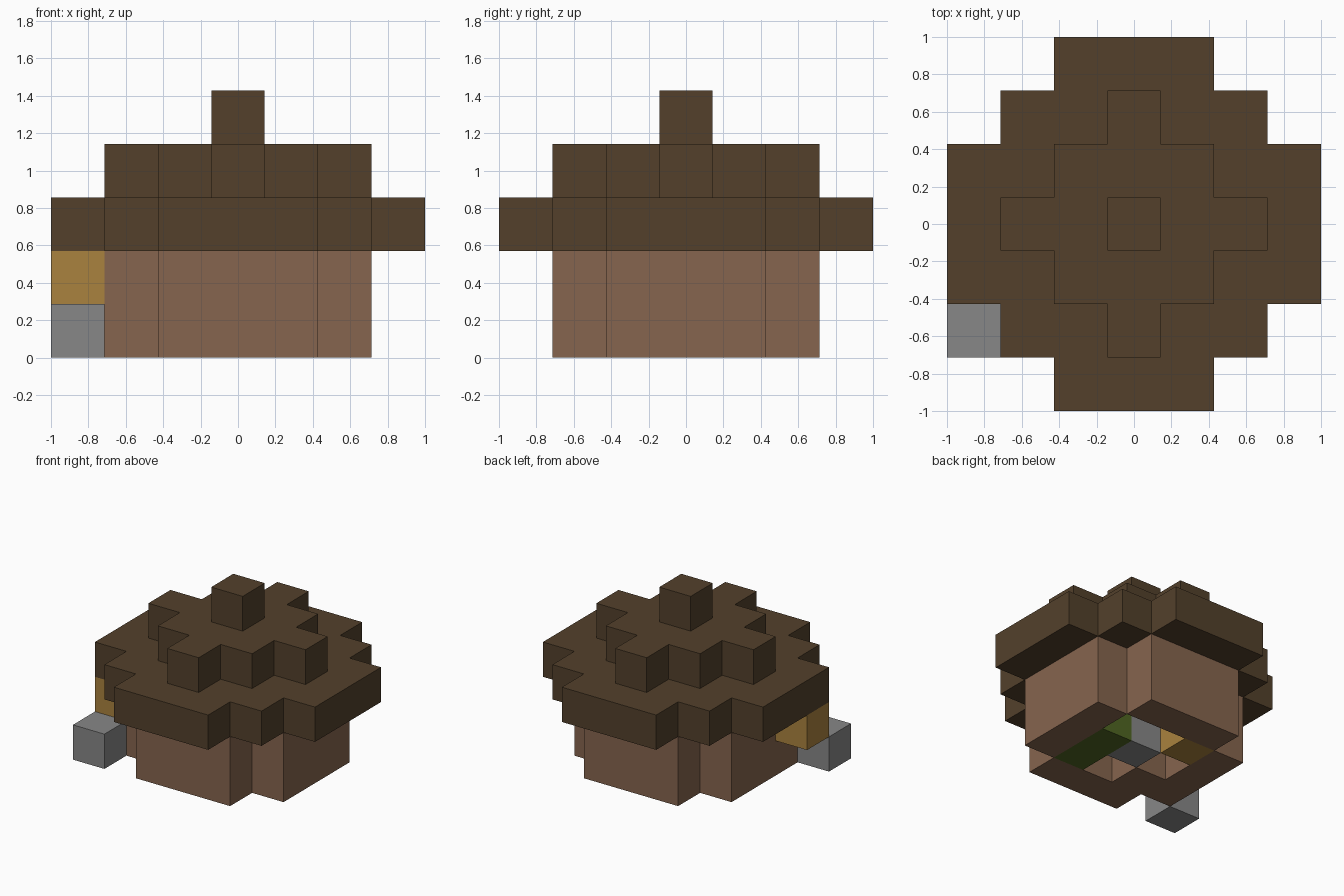
import bpy, bmesh
from mathutils import Vector

cube = bpy.data.objects.get("Cube")
if cube:
    bpy.data.objects.remove(cube, do_unlink=True)

UNIT = 2 / 7  # edge length of one block


def make_material(name, rgb):
    def linear(v):
        v /= 255
        return v / 12.92 if v <= 0.04045 else ((v + 0.055) / 1.055) ** 2.4
    colour = tuple(linear(v) for v in rgb) + (1.0,)
    mat = bpy.data.materials.new(name)
    mat.use_nodes = True
    mat.diffuse_color = colour
    mat.node_tree.nodes["Principled BSDF"].inputs["Base Color"].default_value = colour
    return mat


def block_part(name, cells, mat):
    """Outer skin of a set of unit blocks, given as (column, row, layer)."""
    cells = set(cells)
    bm = bmesh.new()
    for cell in cells:
        centre = Vector((cell[0], cell[1], cell[2] + 0.5))
        for axis in range(3):
            for sign in (-1, 1):
                normal = Vector((0, 0, 0))
                normal[axis] = sign
                if tuple(int(c + n) for c, n in zip(cell, normal)) in cells:
                    continue
                u = Vector((0, 0, 0))
                u[(axis + 1) % 3] = 0.5
                v = normal.cross(u)
                mid = centre + normal * 0.5
                corners = (mid - u - v, mid + u - v, mid + u + v, mid - u + v)
                bm.faces.new([bm.verts.new(p * UNIT) for p in corners])
    bmesh.ops.remove_doubles(bm, verts=bm.verts, dist=0.001)
    mesh = bpy.data.meshes.new(name)
    bm.to_mesh(mesh)
    bm.free()
    mesh.materials.append(mat)
    obj = bpy.data.objects.new(name, mesh)
    bpy.context.collection.objects.link(obj)
    return obj


def disc(radius, limit):
    """Stepped round plan: a square with its corners cut."""
    span = range(-radius, radius + 1)
    return {(x, y) for x in span for y in span if abs(x) + abs(y) <= limit}


roof_brown = make_material("dark_brown_thatch", (83, 64, 43))
wall_brown = make_material("light_brown_wall", (134, 101, 78))
stone_grey = make_material("stone_grey", (135, 135, 135))
ochre = make_material("ochre_wood", (170, 130, 62))
green = make_material("grass_green", (80, 102, 34))

# Stepped roof: eaves, cross and cap
roof = [(x, y, 2) for x, y in disc(3, 4)]
roof += [(x, y, 3) for x, y in disc(1, 2) | disc(2, 2)]
roof.append((0, 0, 4))
block_part("roof", roof, roof_brown)

# Hollow round wall with one inner pillar
ring = {p for p in disc(2, 3) if max(abs(p[0]), abs(p[1])) == 2}
ring.add((-1, -1))
block_part("wall", [(x, y, z) for x, y in ring for z in range(2)], wall_brown)

# Blocks outside the hut
block_part("outer_stone", [(-3, -2, 0)], stone_grey)
block_part("hanging_box", [(-3, -1, 1)], ochre)

# Furnishings inside the hut
block_part("bed", [(1, -1, 0), (1, 0, 0)], green)
block_part("hearth", [(0, 0, 0)], stone_grey)
block_part("storage_box", [(-1, 1, 0)], ochre)
